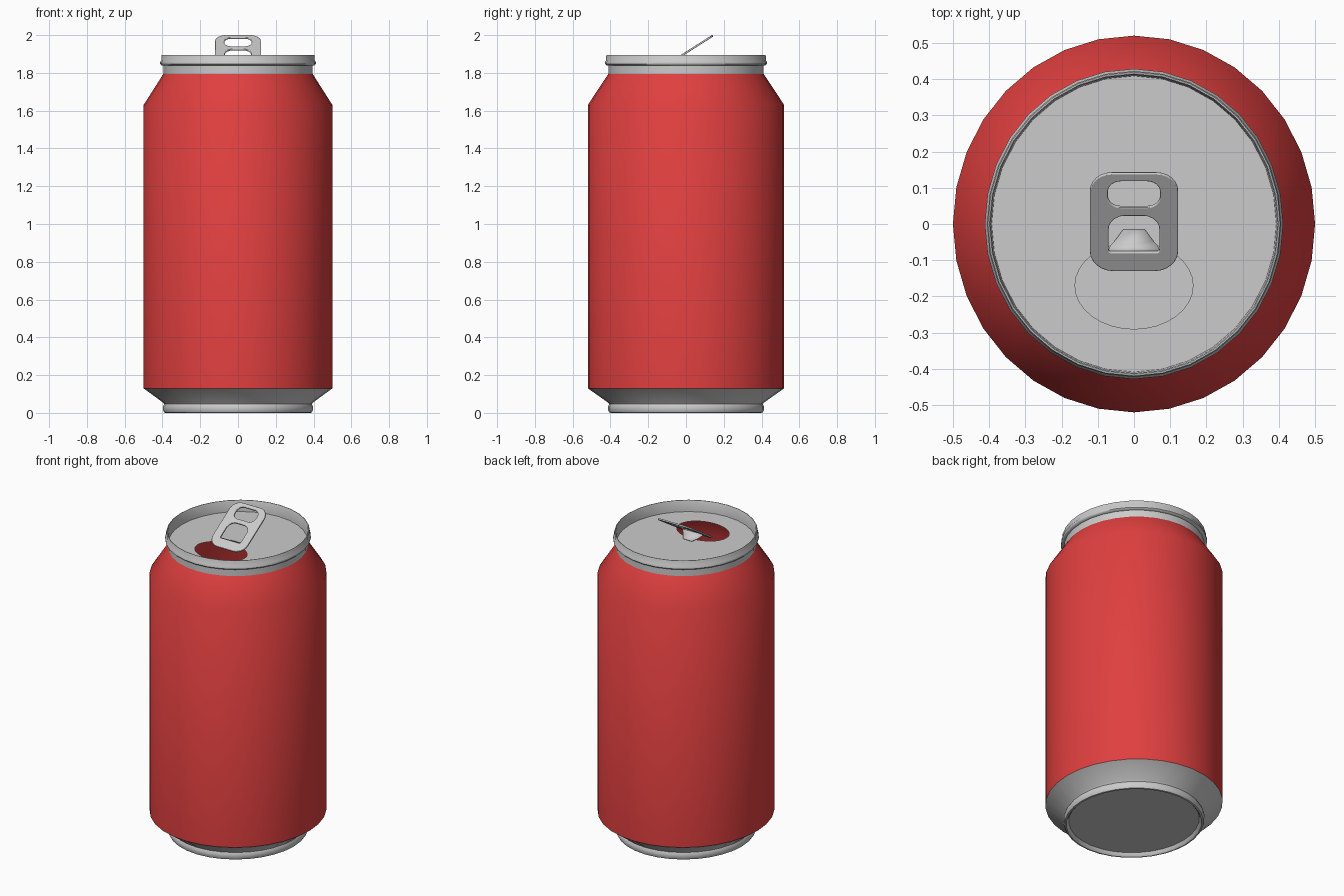
import bpy, bmesh
from math import sin, cos, pi, radians

if "Cube" in bpy.data.objects:
    bpy.data.objects.remove(bpy.data.objects["Cube"])

SIDES = 32
YS = 1.04                      # the can is slightly deeper than wide
LID_Z = 1.826


def smooth(ob, angle=45):
    bpy.ops.object.select_all(action='DESELECT')
    ob.select_set(True)
    bpy.context.view_layer.objects.active = ob
    bpy.ops.object.shade_smooth_by_angle(angle=radians(angle))


def lathe(name, profile, mat=None, angle=45):
    """Revolve (radius, z) points, listed bottom to top on the outside."""
    bm = bmesh.new()
    rings = [[bm.verts.new((r * cos(2 * pi * i / SIDES), r * YS * sin(2 * pi * i / SIDES), z))
              for i in range(SIDES)] for r, z in profile]
    for a, b in zip(rings, rings[1:]):
        for i in range(SIDES):
            j = (i + 1) % SIDES
            bm.faces.new((a[i], a[j], b[j], b[i]))
    bmesh.ops.remove_doubles(bm, verts=bm.verts, dist=1e-5)
    me = bpy.data.meshes.new(name)
    bm.to_mesh(me)
    bm.free()
    ob = bpy.data.objects.new(name, me)
    bpy.context.collection.objects.link(ob)
    if mat:
        me.materials.append(mat)
    smooth(ob, angle)
    return ob


def ellipse(cy, rx, ry, n=SIDES):
    return [(rx * cos(2 * pi * i / n), cy + ry * sin(2 * pi * i / n)) for i in range(n)]


def rounded(hw, v0, v1, r_low, r_top, n=6):
    """Rounded rectangle, half width hw, from v0 to v1."""
    pts = []
    for sx, v, r, start in ((1, v1, r_top, 0), (-1, v1, r_top, 90),
                            (-1, v0, r_low, 180), (1, v0, r_low, 270)):
        cx, cv = sx * (hw - r), v - r if v == v1 else v + r
        pts += [(cx + r * cos(radians(start + 90 * k / n)),
                 cv + r * sin(radians(start + 90 * k / n))) for k in range(n + 1)]
    return pts


def plate(name, loops, extrude=0.0, bevel=0.0):
    """Flat plate whose first loop is the outline, the rest holes."""
    cu = bpy.data.curves.new(name, 'CURVE')
    cu.dimensions = '2D'
    cu.fill_mode = 'BOTH'
    cu.extrude, cu.bevel_depth, cu.bevel_resolution = extrude, bevel, 1
    cu.offset = -bevel
    for loop in loops:
        sp = cu.splines.new('POLY')
        sp.points.add(len(loop) - 1)
        for p, (x, y) in zip(sp.points, loop):
            p.co = (x, y, 0, 1)
        sp.use_cyclic_u = True
    ob = bpy.data.objects.new(name, cu)
    bpy.context.collection.objects.link(ob)
    bpy.ops.object.select_all(action='DESELECT')
    ob.select_set(True)
    bpy.context.view_layer.objects.active = ob
    bpy.ops.object.convert(target='MESH')
    ob = bpy.context.view_layer.objects.active
    smooth(ob)
    return ob


red = bpy.data.materials.new("red_paint")
red.diffuse_color = (0.75, 0.05, 0.05, 1)
red.use_nodes = True
red.node_tree.nodes["Principled BSDF"].inputs["Base Color"].default_value = red.diffuse_color

# Painted wall with sloped shoulder
lathe("can_wall", [(0.5, 0.13), (0.5, 1.63), (0.395, 1.795)], red)

# Bare metal base: taper, standing ring and recessed floor
lathe("can_base", [(0, 0.022), (0.368, 0.022), (0.374, 0.008), (0.382, 0.0), (0.391, 0.002),
                   (0.397, 0.014), (0.397, 0.034), (0.391, 0.046), (0.396, 0.054), (0.5, 0.13)])

# Neck and rolled rim
lathe("neck_and_rim", [(0.395, 1.795), (0.395, 1.838), (0.405, 1.84), (0.412, 1.847),
                       (0.412, 1.858), (0.406, 1.866), (0.406, 1.89), (0.403, 1.896),
                       (0.399, 1.896), (0.396, 1.89), (0.393, LID_Z)])

# Lid with drinking hole
lid = plate("lid", [ellipse(0, 0.394, 0.394 * YS), ellipse(-0.17, 0.163, 0.12)])
lid.location.z = LID_Z

# Raised pull tab with two openings
tab = plate("pull_tab", [rounded(0.122, -0.16, 0.16, 0.065, 0.06),
                         rounded(0.072, 0.05, 0.134, 0.035, 0.035),
                         rounded(0.070, -0.098, 0.021, 0.008, 0.045)], 0.002, 0.003)
tab.rotation_euler.x = radians(32.5)
tab.location = (0, 0.0065, 1.911)

# Bent tongue joining the tab to the lid
rows = [(-0.082, 1.855, 0.070), (-0.070, 1.858, 0.070), (-0.058, 1.852, 0.064),
        (-0.045, 1.840, 0.052), (-0.015, LID_Z + 0.004, 0.030)]
bm = bmesh.new()
grid = [[bm.verts.new((x, y, z)) for x in (-w, 0, w)] for y, z, w in rows]
for a, b in zip(grid, grid[1:]):
    for i in range(2):
        bm.faces.new((a[i], a[i + 1], b[i + 1], b[i]))
me = bpy.data.meshes.new("tab_tongue")
bm.to_mesh(me)
bm.free()
tongue = bpy.data.objects.new("tab_tongue", me)
bpy.context.collection.objects.link(tongue)
mod = tongue.modifiers.new("thickness", 'SOLIDIFY')
mod.thickness = 0.004
smooth(tongue)
